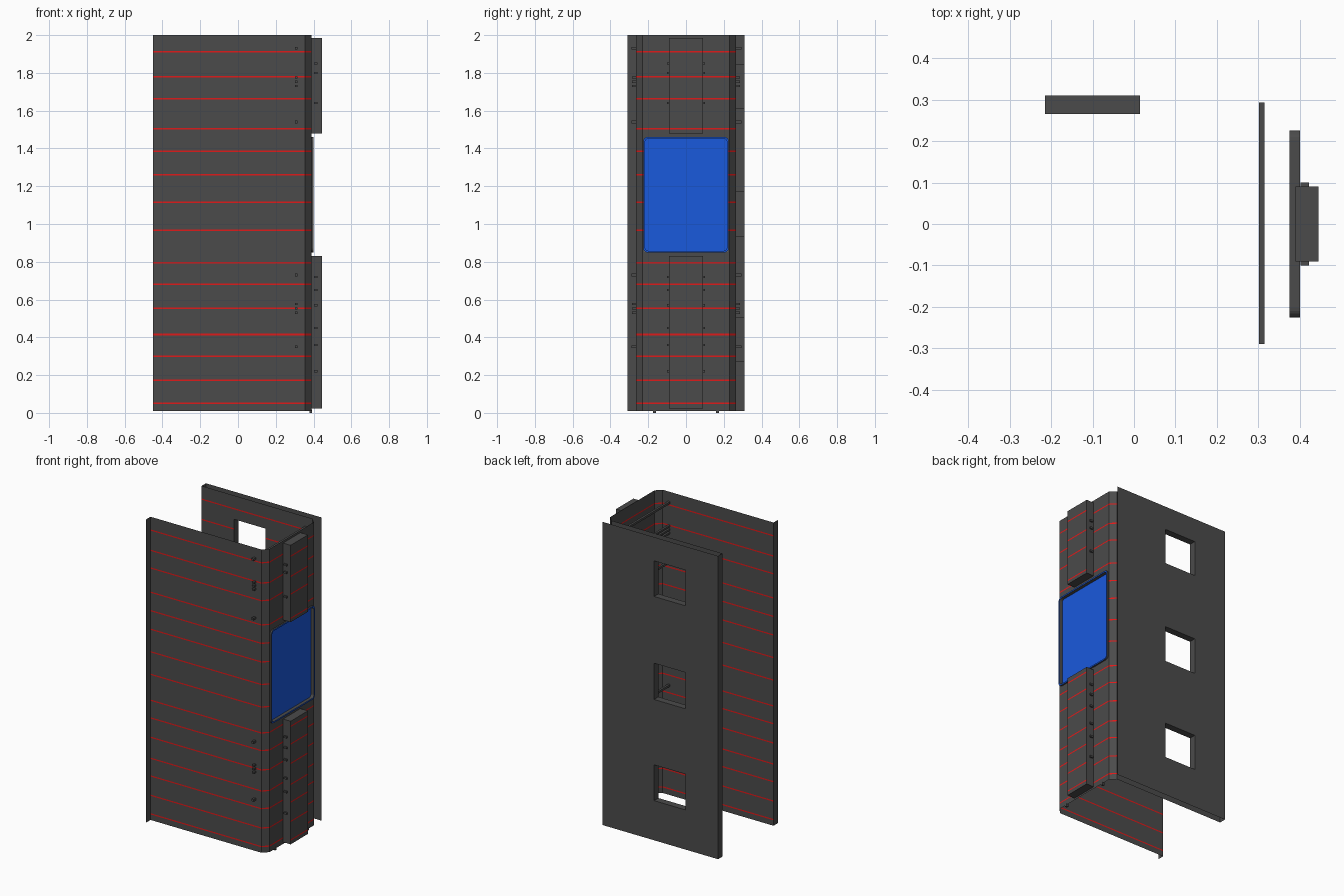
import bpy, bmesh, math

if "Cube" in bpy.data.objects:
    bpy.data.objects.remove(bpy.data.objects["Cube"])

def material(name, rgb):
    m = bpy.data.materials.new(name)
    m.diffuse_color = (*rgb, 1)
    m.use_nodes = True
    m.node_tree.nodes["Principled BSDF"].inputs["Base Color"].default_value = m.diffuse_color
    return m

GREY = material("dark_grey", (0.07, 0.07, 0.07))
RED = material("red", (0.75, 0.01, 0.01))
BLUE = material("blue", (0.01, 0.1, 0.72))

STRIPES = [1.913, 1.78, 1.664, 1.505, 1.384, 1.262, 1.114, 0.966,
           0.796, 0.68, 0.553, 0.415, 0.299, 0.172, 0.05]
HALF = 0.004
WINDOWS = [(0.27, 0.505), (0.934, 1.172), (1.61, 1.844)]
WX0, WX1 = -0.215, 0.015

def finish(name, bm):
    me = bpy.data.meshes.new(name)
    bm.to_mesh(me)
    bm.free()
    for m in (GREY, RED, BLUE):
        me.materials.append(m)
    ob = bpy.data.objects.new(name, me)
    bpy.context.collection.objects.link(ob)
    return ob

def sheet(name, path, z0, z1, red=(), holes=(), caps=False):
    """Thin upright sheet along an xy path; segments in red carry stripes,
    holes are (segment, low, high)."""
    cuts = {z0, z1}
    if red:
        for s in STRIPES:
            cuts |= {z for z in (s - HALF, s + HALF) if z0 < z < z1}
    for _, lo, hi in holes:
        cuts |= {lo, hi}
    cuts = sorted(cuts)
    bm = bmesh.new()
    grid = [[bm.verts.new((x, y, z)) for z in cuts] for x, y in path]
    for i in range(len(path) - 1):
        for j in range(len(cuts) - 1):
            mid = (cuts[j] + cuts[j + 1]) / 2
            if any(i == k and lo < mid < hi for k, lo, hi in holes):
                continue
            f = bm.faces.new((grid[i][j], grid[i + 1][j],
                              grid[i + 1][j + 1], grid[i][j + 1]))
            if i in red and any(abs(mid - s) < HALF for s in STRIPES):
                f.material_index = 1
    if caps:
        bm.faces.new([g[-1] for g in grid])
        bm.faces.new([g[0] for g in reversed(grid)])
    return finish(name, bm)

def boxes(name, items):
    """Many small boxes in one object, each (centre, size)."""
    bm = bmesh.new()
    for c, s in items:
        for v in bmesh.ops.create_cube(bm, size=1)["verts"]:
            v.co = [c[k] + v.co[k] * s[k] for k in range(3)]
    return finish(name, bm)

# Front wall with outward flange on its open edge
sheet("front_wall", [(-0.45, -0.31), (-0.45, -0.265), (0.355, -0.265)],
      0.01, 2, red={1})

# Right wall with chamfered corners and display opening
sheet("right_wall", [(0.355, -0.265), (0.39, -0.23), (0.39, -0.22),
                     (0.39, 0.22), (0.39, 0.23), (0.355, 0.265)],
      0.01, 2, red=set(range(5)), holes=[(2, 0.855, 1.455)])

# Back wall: striped inner skin, plain outer skin with end flange
sheet("back_inner_skin", [(0.355, 0.265), (WX1, 0.265), (WX0, 0.265), (-0.45, 0.265)],
      0.01, 2, red={0, 1, 2}, holes=[(1, *w) for w in WINDOWS])
sheet("back_outer_skin", [(0.39, 0.31), (WX1, 0.31), (WX0, 0.31),
                          (-0.45, 0.31), (-0.45, 0.265)],
      0.01, 2, holes=[(1, *w) for w in WINDOWS])

# Window reveals joining the two skins
bm = bmesh.new()
for lo, hi in WINDOWS:
    corners = [(WX0, lo), (WX1, lo), (WX1, hi), (WX0, hi)]
    a = [bm.verts.new((x, 0.265, z)) for x, z in corners]
    b = [bm.verts.new((x, 0.31, z)) for x, z in corners]
    for k in range(4):
        n = (k + 1) % 4
        bm.faces.new((a[k], a[n], b[n], b[k]))
finish("window_reveals", bm)

# Raised covers above and below the display
for name, lo, hi in (("upper_cover", 1.48, 1.985), ("lower_cover", 0.022, 0.83)):
    sheet(name, [(0.39, -0.09), (0.445, -0.09), (0.445, 0.09), (0.39, 0.09)],
          lo, hi, red={1}, caps=True)

# Display: blue rim, dark reveal, recessed blue screen
def rounded(bm, x, hy, hz, r, zc=1.155, n=5):
    loop = []
    for k, (sy, sz) in enumerate(((1, 1), (-1, 1), (-1, -1), (1, -1))):
        for i in range(n + 1):
            t = math.pi / 2 * (k + i / n)
            loop.append(bm.verts.new((x, sy * (hy - r) + r * math.cos(t),
                                      zc + sz * (hz - r) + r * math.sin(t))))
    return loop

bm = bmesh.new()
loops = [rounded(bm, 0.375, 0.226, 0.306, 0.024), rounded(bm, 0.40, 0.226, 0.306, 0.024),
         rounded(bm, 0.40, 0.217, 0.297, 0.018), rounded(bm, 0.378, 0.217, 0.297, 0.018)]
for step, mat in enumerate((0, 2, 0)):
    p, q = loops[step], loops[step + 1]
    for k in range(len(p)):
        n = (k + 1) % len(p)
        bm.faces.new((p[k], p[n], q[n], q[k])).material_index = mat
bm.faces.new(loops[-1]).material_index = 2
finish("display", bm)

# Cross rods through both side walls
rods = [((0.308, 0.002, z), (0.014, 0.582, 0.014)) for z in (1.93, 1.54, 0.73, 0.35)]
for zc in (1.753, 0.553):
    rods += [((0.308, 0, zc + d), (0.014, 0.57, 0.012)) for d in (-0.023, 0, 0.023)]
boxes("cross_rods", rods)

# Small bolts on the cover sides
boxes("cover_bolts", [((0.412, s * 0.093, z), (0.02, 0.014, 0.012))
                      for s in (-1, 1)
                      for z in (1.85, 1.8, 1.64, 0.72, 0.65, 0.57, 0.45, 0.36, 0.22)])

# Feet under the right wall
boxes("feet", [((0.385, s * 0.167, 0.009), (0.014, 0.014, 0.018)) for s in (-1, 1)])
